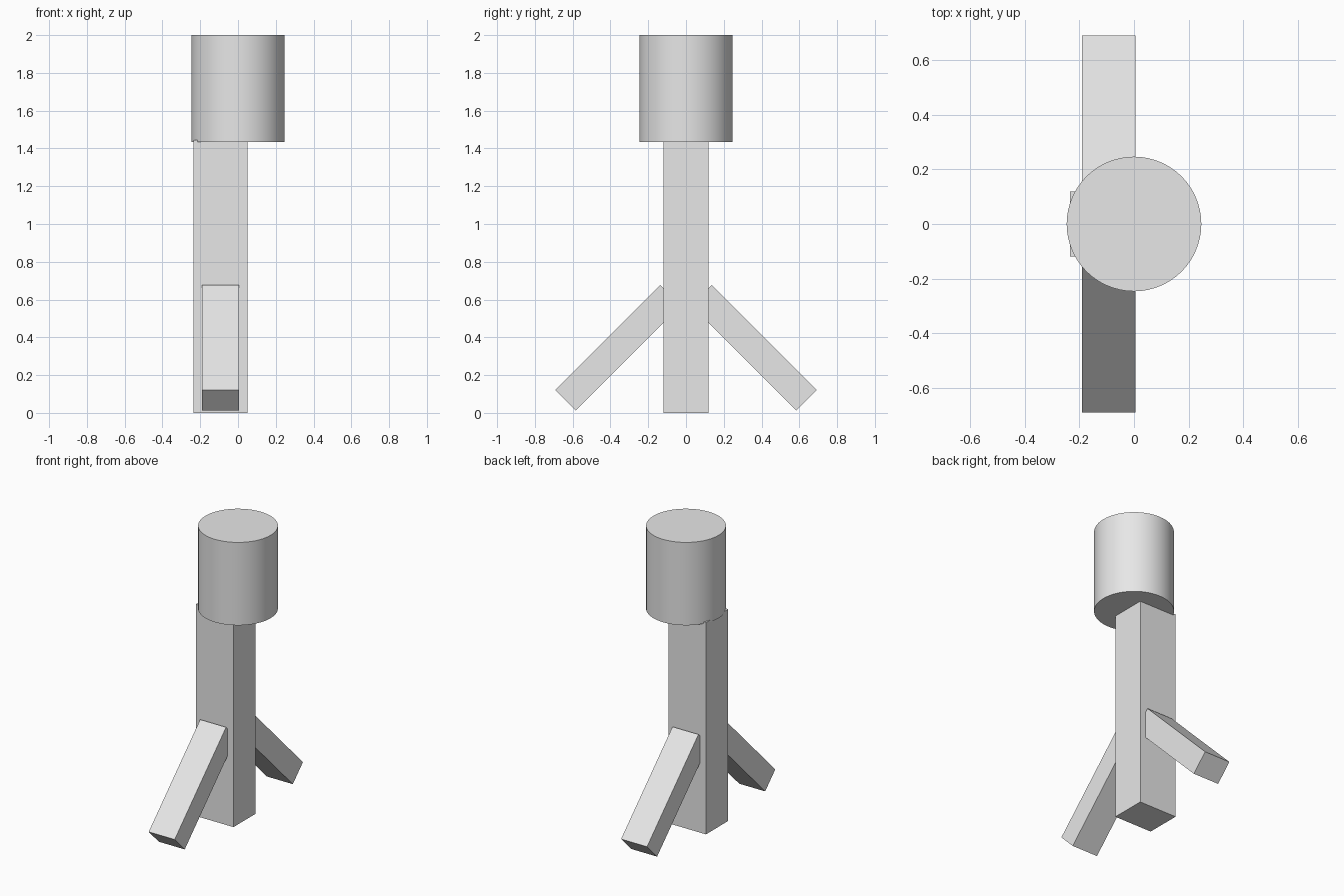
import bpy
import math

if "Cube" in bpy.data.objects:
    bpy.data.objects.remove(bpy.data.objects["Cube"], do_unlink=True)

# Single plain grey for every part
GREY = (0.8, 0.8, 0.8, 1.0)
grey = bpy.data.materials.new("light_grey")
grey.use_nodes = True
grey.diffuse_color = GREY
for node in grey.node_tree.nodes:
    if node.type == "BSDF_PRINCIPLED":
        node.inputs["Base Color"].default_value = GREY


def box(name, size, centre, tilt=0.0):
    bpy.ops.mesh.primitive_cube_add(size=1, location=centre)
    obj = bpy.context.object
    obj.name = name
    obj.scale = size
    bpy.ops.object.transform_apply(location=False, rotation=False, scale=True)
    obj.rotation_euler.x = tilt
    obj.data.materials.append(grey)
    return obj


# Upright post, its top just entering the head
POST_TOP = 1.446
box("post", (0.285, 0.24, POST_TOP), (-0.0925, 0, POST_TOP / 2))

# Front and back braces, leaning against the post
for name, side in (("front_brace", -1), ("back_brace", 1)):
    box(name, (0.196, 0.785, 0.154), (-0.092, side * 0.36, 0.345),
        -side * math.radians(45))

# Round head on top
HEAD_BOTTOM = 1.434
bpy.ops.mesh.primitive_cylinder_add(
    vertices=64, radius=0.247, depth=2 - HEAD_BOTTOM,
    location=(0, 0, (2 + HEAD_BOTTOM) / 2))
head = bpy.context.object
head.name = "head"
head.data.materials.append(grey)
bpy.ops.object.shade_smooth_by_angle(angle=math.radians(30))
